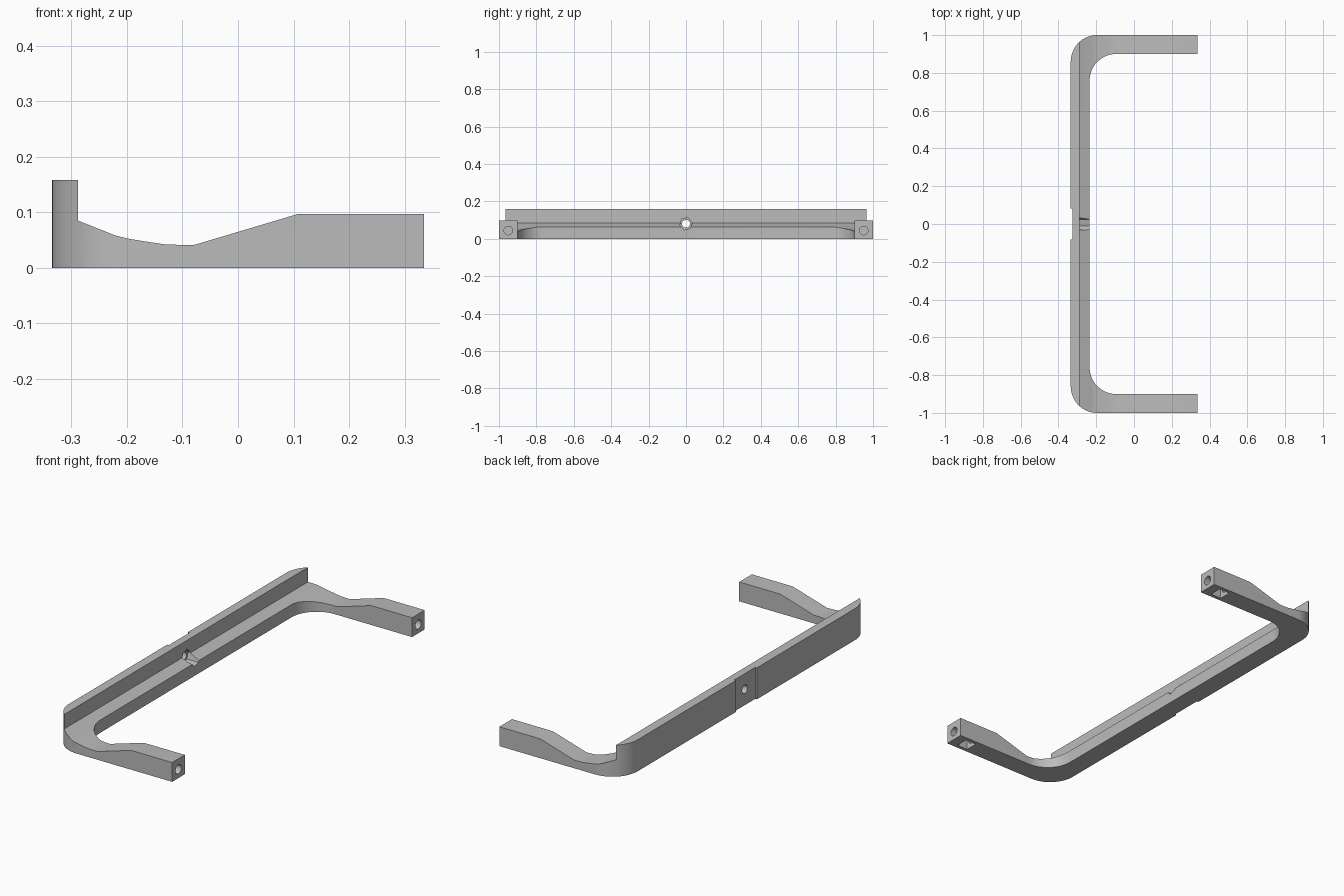
import bpy, bmesh, math
from mathutils import Vector

cube = bpy.data.objects.get("Cube")
if cube:
    bpy.data.objects.remove(cube, do_unlink=True)

grey = bpy.data.materials.new("neutral grey")
grey.use_nodes = True
grey.diffuse_color = (0.5, 0.5, 0.5, 1)
grey.node_tree.nodes["Principled BSDF"].inputs["Base Color"].default_value = (0.5, 0.5, 0.5, 1)


def prism(name, points, sweep):
    """Closed solid made by sweeping an outline of 3D points along a vector."""
    bm = bmesh.new()
    near = [bm.verts.new(p) for p in points]
    far = [bm.verts.new(Vector(p) + Vector(sweep)) for p in points]
    bm.faces.new(near)
    bm.faces.new(far[::-1])
    for i in range(len(near)):
        bm.faces.new((near[i], near[i - 1], far[i - 1], far[i]))
    bmesh.ops.recalc_face_normals(bm, faces=bm.faces[:])
    mesh = bpy.data.meshes.new(name)
    bm.to_mesh(mesh)
    bm.free()
    mesh.materials.append(grey)
    obj = bpy.data.objects.new(name, mesh)
    bpy.context.collection.objects.link(obj)
    return obj


def box(name, x0, x1, y0, y1, z0, z1):
    return prism(name, [(x0, y0, z0), (x1, y0, z0), (x1, y1, z0), (x0, y1, z0)], (0, 0, z1 - z0))


def bar(name, x0, x1, y, z, radius, sides, turn=0):
    """Regular prism lying along x."""
    angles = [math.radians(turn) + math.tau * i / sides for i in range(sides)]
    ring = [(x0, y + radius * math.cos(a), z + radius * math.sin(a)) for a in angles]
    return prism(name, ring, (x1 - x0, 0, 0))


def combine(target, tool, operation):
    """Apply a boolean with a helper solid, then discard the helper."""
    mod = target.modifiers.new(operation, "BOOLEAN")
    mod.operation, mod.object, mod.solver = operation, tool, "EXACT"
    bpy.context.view_layer.objects.active = target
    bpy.context.view_layer.update()
    bpy.ops.object.modifier_apply(modifier=mod.name)
    bpy.data.objects.remove(tool, do_unlink=True)


def arc(cx, cy, r, start, end, steps=16):
    angles = [math.radians(start + (end - start) * i / steps) for i in range(steps + 1)]
    return [(cx + r * math.cos(a), cy + r * math.sin(a)) for a in angles]


def flip(points):
    return [(x, -y) for x, y in reversed(points)]


# U-shaped plan with rounded corners, mirrored across y
back, tip, r = -0.335, 0.335, 0.14
outer = [(tip, 1.0)] + arc(back + r, 1 - r, r, 90, 180)
inner = arc(-0.235 + r, 0.9 - r, r, 180, 90) + [(tip, 0.9)]
plan = outer + flip(outer) + flip(inner) + inner
bracket = prism("bracket_frame", [(x, y, -0.1) for x, y in plan], (0, 0, 0.4))

# Side profile: upright back wall, dipped ledge and raised leg ends
side = [(-0.4, 0), (0.4, 0), (0.4, 0.097), (0.108, 0.097), (-0.08, 0.041), (-0.13, 0.042),
        (-0.17, 0.048), (-0.2, 0.053), (-0.22, 0.058), (-0.288, 0.085),
        (-0.288, 0.158), (-0.4, 0.158)]
combine(bracket, prism("side_profile", [(x, -1.2, z) for x, z in side], (0, 2.4, 0)), "INTERSECT")

# Shallow recess in the back, screw hole and hexagonal nut seat
combine(bracket, box("back_recess", -0.4, -0.326, -0.083, 0.083, -0.1, 0.3), "DIFFERENCE")
combine(bracket, bar("nut_seat", -0.3, -0.2, 0, 0.08, 0.034, 6, 13), "DIFFERENCE")
combine(bracket, bar("screw_hole", -0.4, -0.25, 0, 0.08, 0.021, 24), "DIFFERENCE")

# Leg end holes with nut slots open at the bottom
for y in (-0.95, 0.95):
    combine(bracket, bar("leg_hole", 0.18, 0.4, y, 0.044, 0.023, 24), "DIFFERENCE")
    combine(bracket, box("leg_slot", 0.225, 0.285, y - 0.032, y + 0.032, -0.1, 0.072), "DIFFERENCE")

bpy.ops.object.select_all(action="DESELECT")
bracket.select_set(True)
bpy.context.view_layer.objects.active = bracket
bpy.ops.object.shade_smooth_by_angle(angle=math.radians(20))
